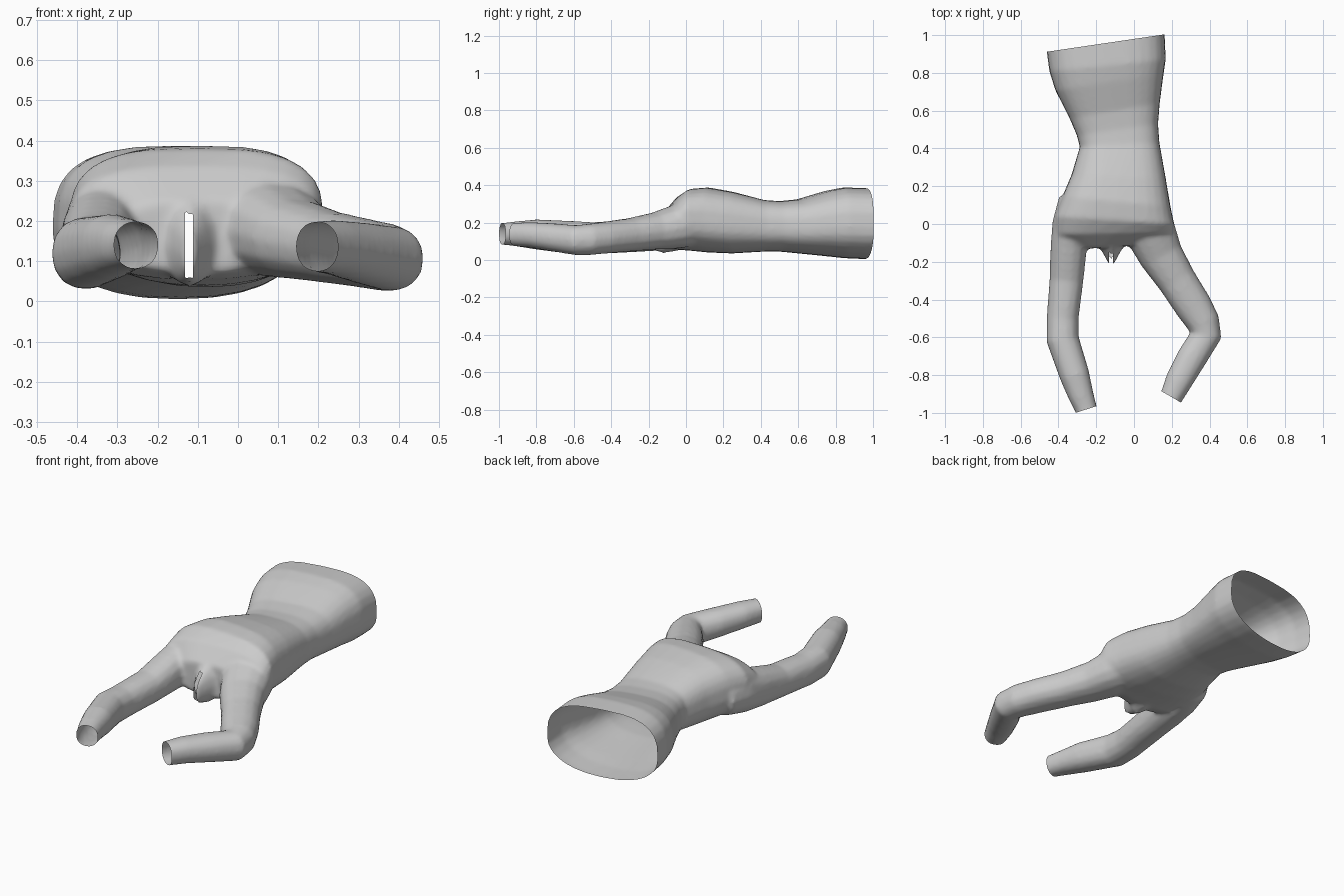
import bpy, bmesh, math
from mathutils import Vector

if "Cube" in bpy.data.objects:
    bpy.data.objects.remove(bpy.data.objects["Cube"])

grey = bpy.data.materials.new("plain grey")
grey.use_nodes = True
grey.diffuse_color = (0.6, 0.6, 0.6, 1)
grey.node_tree.nodes["Principled BSDF"].inputs["Base Color"].default_value = (0.6, 0.6, 0.6, 1)


def loft(bm, rings, sides, top_power, bottom_power, middle=0.5):
    """Closed tube through rings of (x, y, half width, low z, high z)."""
    loops = []
    for i, (x, y, half, low, high) in enumerate(rings):
        before, after = rings[max(i - 1, 0)], rings[min(i + 1, len(rings) - 1)]
        a = Vector((x - before[0], y - before[1])).normalized()
        b = Vector((after[0] - x, after[1] - y)).normalized()
        run = (a + b).normalized()
        across = Vector((-run.y, run.x, 0))
        centre = Vector((x, y, low + (high - low) * middle))
        loop = []
        for k in range(sides):
            c, s = math.cos(math.tau * k / sides), math.sin(math.tau * k / sides)
            power = 2 / (top_power if s > 0 else bottom_power)
            rise = high - centre.z if s > 0 else centre.z - low
            side = math.copysign(abs(c) ** power, c) * half
            up = math.copysign(abs(s) ** power, s) * rise
            loop.append(bm.verts.new(centre + across * side + Vector((0, 0, up))))
        loops.append(loop)
    for one, two in zip(loops, loops[1:]):
        for k in range(sides):
            n = (k + 1) % sides
            bm.faces.new((one[k], one[n], two[n], two[k]))
    bm.faces.new(loops[0][::-1])
    bm.faces.new(loops[-1])


def slice_off(bm, point, normal, inside, clear=True):
    """Cut the faces picked by a rule with a plane, dropping the far side."""
    faces = [f for f in bm.faces if inside(f.calc_center_median())]
    geom = list({v for f in faces for v in f.verts}) + list({e for f in faces for e in f.edges}) + faces
    bmesh.ops.bisect_plane(bm, geom=geom, plane_co=point, plane_no=normal, clear_outer=clear)


bm = bmesh.new()

# Torso, from the open waist down to the hips: y, left edge, right edge, low, high
outline = [(1.06, -.47, .16, .01, .38), (.95, -.465, .165, .005, .385),
           (.84, -.45, .17, .01, .388), (.75, -.42, .16, .02, .37),
           (.6, -.345, .14, .035, .325), (.5, -.305, .13, .045, .315),
           (.42, -.288, .135, .045, .32), (.25, -.33, .17, .035, .365),
           (.12, -.38, .195, .04, .388), (.02, -.42, .215, .05, .38),
           (-.05, -.42, .21, .055, .335), (-.12, -.3, .1, .07, .25)]
loft(bm, [((l + r) / 2, y, (r - l) / 2, low, high) for y, l, r, low, high in outline],
     28, 3.0, 2.3, 0.45)

# Straighter limb
loft(bm, [(-.3, .12, .1, .08, .28), (-.335, 0, .098, .06, .3), (-.345, -.12, .097, .05, .265),
          (-.358, -.3, .09, .04, .215), (-.378, -.5, .085, .03, .203),
          (-.378, -.61, .087, .03, .21), (-.315, -.8, .08, .055, .218),
          (-.28, -.91, .068, .073, .207), (-.257, -.97, .06, .08, .2),
          (-.24, -1.03, .056, .083, .197)], 14, 2.2, 2.2)

# Bent limb
loft(bm, [(.03, .1, .13, .08, .3), (.09, -.05, .135, .06, .3), (.145, -.17, .118, .055, .255),
          (.228, -.3, .103, .045, .225), (.318, -.44, .099, .033, .205),
          (.365, -.52, .09, .025, .195), (.38, -.59, .085, .025, .187),
          (.305, -.71, .08, .045, .197), (.238, -.83, .073, .065, .203),
          (.2, -.91, .062, .073, .2), (.17, -.97, .058, .077, .197)], 14, 2.2, 2.2)

# Small pointed fold between the limbs
loft(bm, [(-.12, -.04, .1, .05, .27), (-.12, -.12, .065, .035, .255),
          (-.12, -.17, .036, .05, .21), (-.12, -.215, .012, .07, .16)], 12, 2, 2)

bmesh.ops.recalc_face_normals(bm, faces=bm.faces)
mesh = bpy.data.meshes.new("body")
bm.to_mesh(mesh)
bm.free()
body = bpy.data.objects.new("body", mesh)
bpy.context.collection.objects.link(body)

# Fuse the parts into one soft skin
fuse = body.modifiers.new("fuse", "REMESH")
fuse.mode = "VOXEL"
fuse.voxel_size = 0.012
soften = body.modifiers.new("soften", "SMOOTH")
soften.factor = 0.5
soften.iterations = 6
bpy.context.view_layer.update()
skin = bpy.data.meshes.new_from_object(body.evaluated_get(bpy.context.evaluated_depsgraph_get()))
body.modifiers.clear()
body.data = skin

# Open the waist, both limb ends and the narrow slit in the fold
bm = bmesh.new()
bm.from_mesh(skin)
slice_off(bm, (-.155, .957, 0), (-.146, .99, 0), lambda c: c.y > .8)
slice_off(bm, (-.257, -.983, 0), (.3, -.95, 0), lambda c: c.y < -.8 and c.x < 0)
slice_off(bm, (.2, -.917, 0), (-.5, -.86, 0), lambda c: c.y < -.7 and c.x > 0)


def near_slit(c):
    return abs(c.x + .122) < .05 and c.y < 0 and .06 < c.z < .22


for x in (-.132, -.112):
    slice_off(bm, (x, 0, 0), (1, 0, 0), near_slit, False)
slit = [f for f in bm.faces if near_slit(f.calc_center_median())
        and abs(f.calc_center_median().x + .122) < .01]
bmesh.ops.delete(bm, geom=slit, context="FACES")
bm.to_mesh(skin)
bm.free()

skin.materials.clear()
skin.materials.append(grey)
for o in bpy.context.selected_objects:
    o.select_set(False)
body.select_set(True)
bpy.context.view_layer.objects.active = body
bpy.ops.object.shade_smooth_by_angle(angle=math.radians(50))
